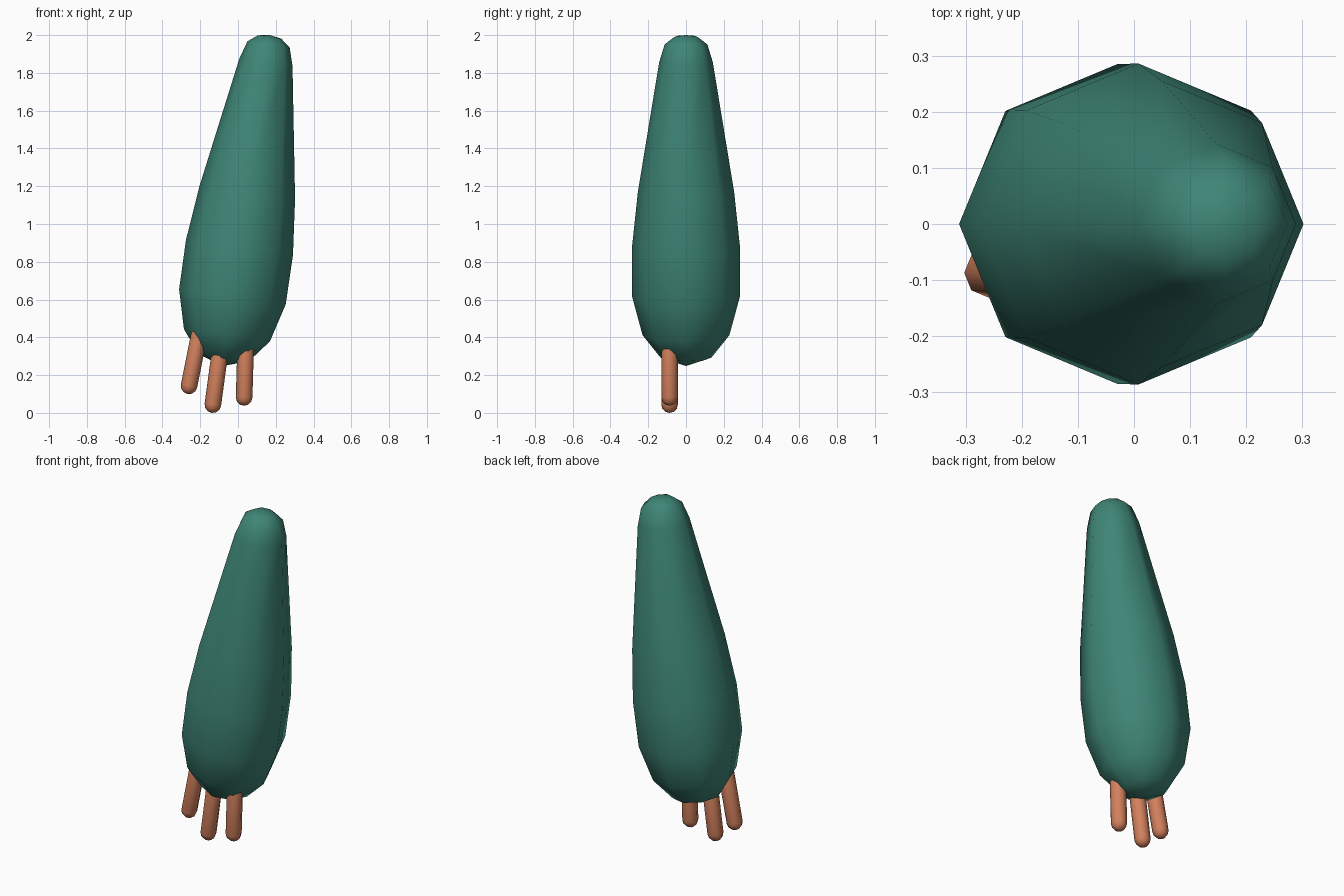
import bpy, bmesh, math
from mathutils import Vector, Matrix

if "Cube" in bpy.data.objects:
    bpy.data.objects.remove(bpy.data.objects["Cube"])


def material(name, rgb):
    m = bpy.data.materials.new(name)
    m.diffuse_color = (*rgb, 1)
    m.use_nodes = True
    m.node_tree.nodes["Principled BSDF"].inputs["Base Color"].default_value = m.diffuse_color
    return m


green = material("deep_green", (0.048, 0.235, 0.18))
orange = material("terracotta", (0.65, 0.22, 0.11))
SIDES = 8


def lathe(name, profile, base, direction, mat):
    """Skin (radius, distance) rings around an axis; zero radius is a pole."""
    axis = Vector(direction).normalized()
    side = Vector((axis.z, 0, -axis.x))
    depth = axis.cross(side)
    bm = bmesh.new()
    rings = []
    for r, d in profile:
        c = Vector(base) + axis * d
        n = 1 if r == 0 else SIDES
        rings.append([bm.verts.new(c + r * (side * math.cos(a) + depth * math.sin(a)))
                      for a in (2 * math.pi * i / SIDES for i in range(n))])
    for lo, hi in zip(rings, rings[1:]):
        for i in range(SIDES):
            j = (i + 1) % SIDES
            corners = [lo[i % len(lo)], lo[j % len(lo)], hi[j % len(hi)], hi[i % len(hi)]]
            bm.faces.new(list(dict.fromkeys(corners)))
    bmesh.ops.recalc_face_normals(bm, faces=bm.faces)
    me = bpy.data.meshes.new(name)
    bm.to_mesh(me)
    bm.free()
    me.shade_smooth()
    me.materials.append(mat)
    ob = bpy.data.objects.new(name, me)
    bpy.context.collection.objects.link(ob)
    return ob


# Tapered body leaning to the right, rounded at both ends
lathe("body",
      [(0, 0), (0.135, 0.045), (0.23, 0.165), (0.285, 0.37), (0.286, 0.635),
       (0.255, 0.93), (0.142, 1.625), (0.113, 1.72), (0.062, 1.76), (0, 1.77)],
      (-0.082, 0, 0.248), (0.143, 0, 1), green)

# Three rounded toes fanned along the front of the underside
R, LENGTH = 0.044, 0.42
arc = [(R * math.sin(a), R - R * math.cos(a)) for a in (math.pi / 6, math.pi / 3, math.pi / 2)]
capsule = [(0, 0)] + arc + [(r, LENGTH - d) for r, d in reversed(arc)] + [(0, LENGTH)]
toes = {"left_toe": (-0.268, 0.10, 0.2), "middle_toe": (-0.139, 0.0, 0.135),
        "right_toe": (0.031, 0.038, 0.03)}
for name, (x, z, lean) in toes.items():
    lathe(name, capsule, (x, -0.087, z), (lean, 0, 1), orange)
